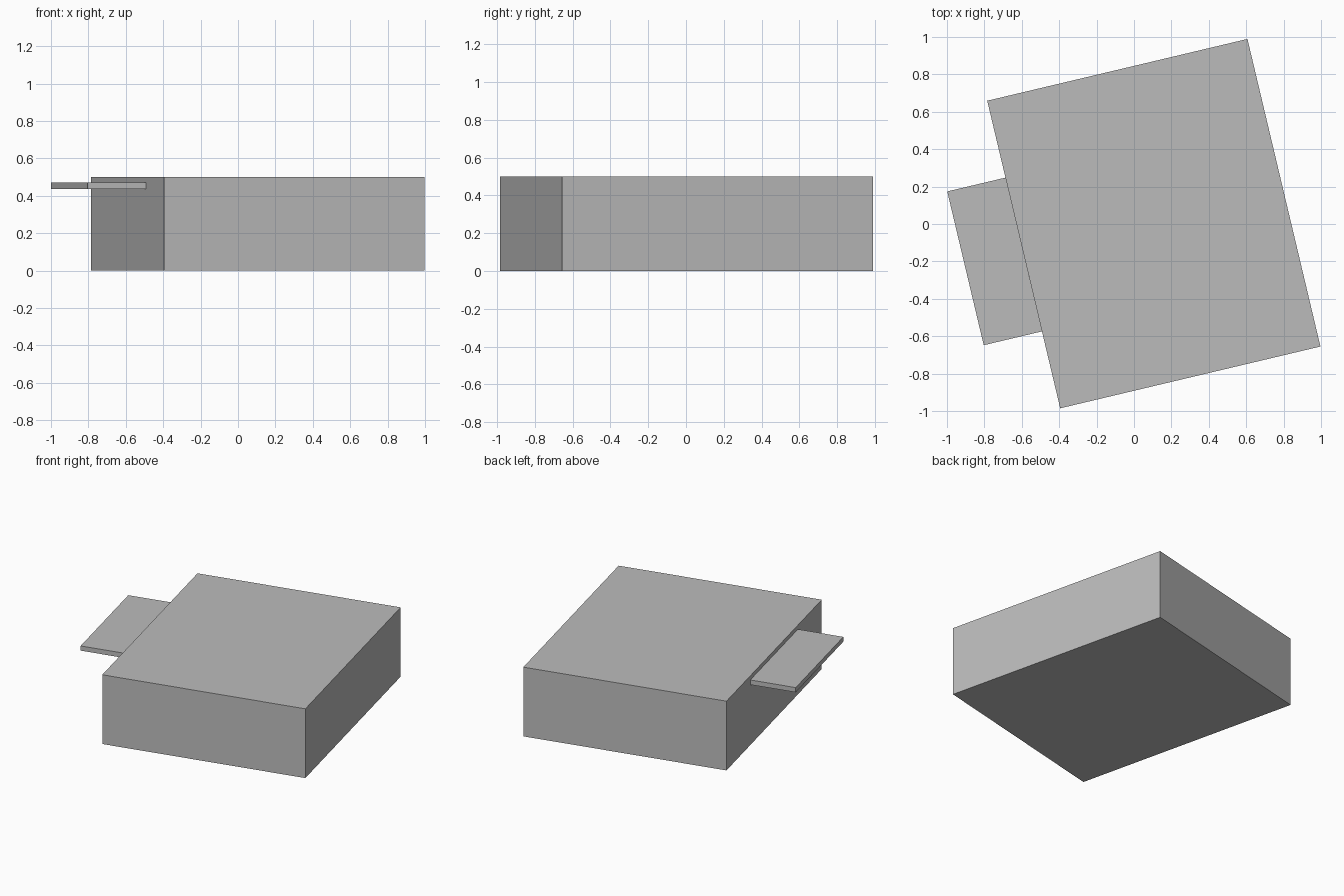
import bpy
from math import radians
from mathutils import Matrix

old = bpy.data.objects.get("Cube")
if old:
    bpy.data.objects.remove(old, do_unlink=True)

# Single plain grey
grey = bpy.data.materials.new("plain_grey")
grey.use_nodes = True
color = (0.5, 0.5, 0.5, 1)
grey.diffuse_color = color
grey.node_tree.nodes["Principled BSDF"].inputs["Base Color"].default_value = color

# Whole building is turned on its plot
TURN = Matrix.Translation((0.106, 0.002, 0)) @ Matrix.Rotation(radians(13.35), 4, "Z")
WIDTH, DEPTH, HEIGHT = 1.43, 1.69, 0.5


def box(name, size, center):
    bpy.ops.mesh.primitive_cube_add(size=1)
    ob = bpy.context.object
    ob.name = name
    ob.data.transform(Matrix.Translation(center) @ Matrix.Diagonal((*size, 1)))
    ob.matrix_world = TURN
    ob.data.materials.append(grey)
    return ob


# Main block
box("main_block", (WIDTH, DEPTH, HEIGHT), (0, 0, HEIGHT / 2))

# Thin canopy on the side wall, half as long as the wall
reach, thick = 0.32, 0.034
box("side_canopy", (reach, DEPTH / 2, thick), (-(WIDTH + reach) / 2, 0, 0.453))
